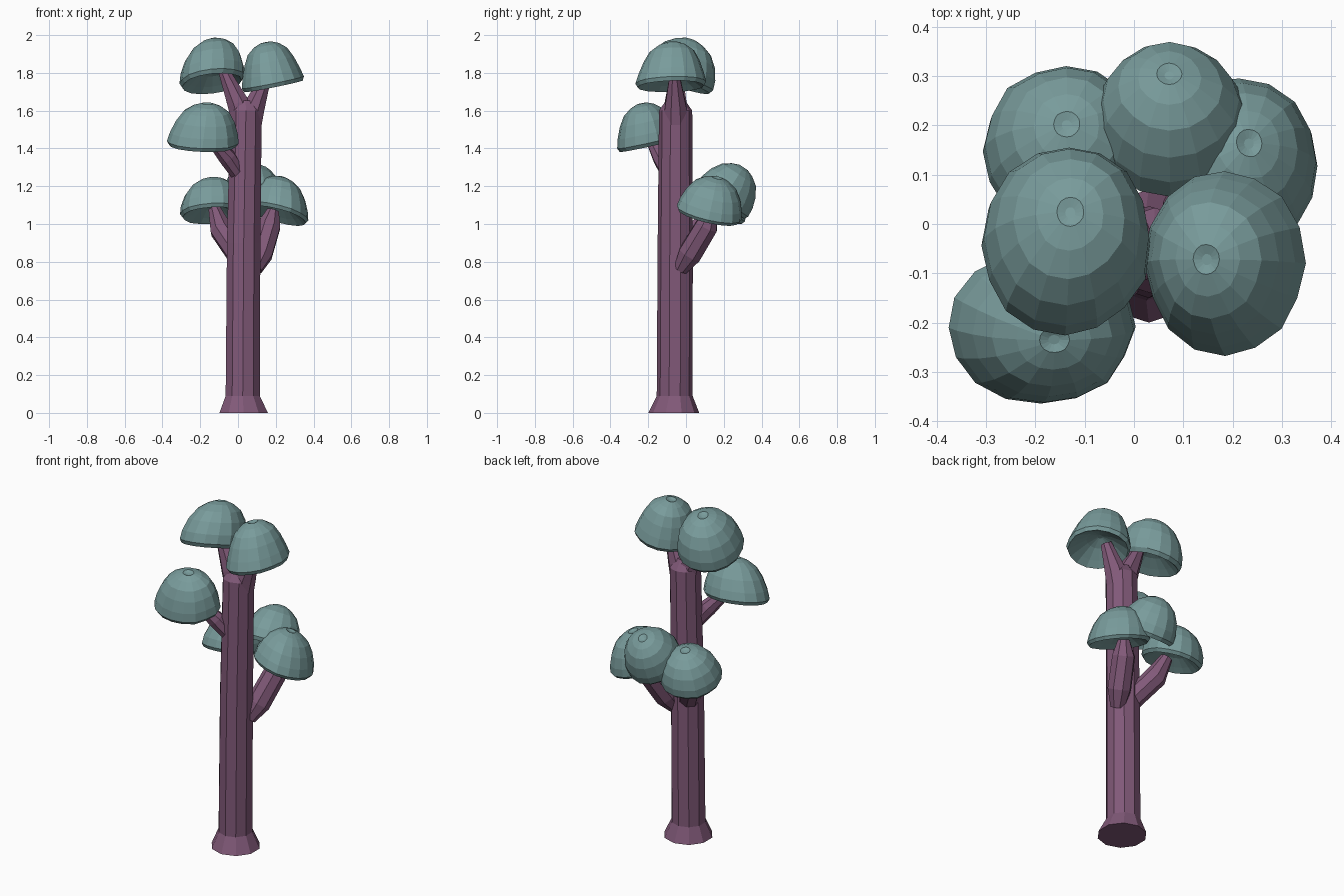
import bpy, bmesh, math, random
from mathutils import Vector

if "Cube" in bpy.data.objects:
    bpy.data.objects.remove(bpy.data.objects["Cube"])

random.seed(4)


def material(name, rgb):
    m = bpy.data.materials.new(name)
    m.diffuse_color = (*rgb, 1)
    m.use_nodes = True
    m.node_tree.nodes["Principled BSDF"].inputs["Base Color"].default_value = m.diffuse_color
    return m


BARK = material("bark", (0.22, 0.10, 0.19))
LEAF = material("leaf", (0.19, 0.33, 0.33))


def finish(bm, name, mat):
    bmesh.ops.recalc_face_normals(bm, faces=bm.faces)
    me = bpy.data.meshes.new(name)
    bm.to_mesh(me)
    bm.free()
    me.materials.append(mat)
    ob = bpy.data.objects.new(name, me)
    bpy.context.collection.objects.link(ob)
    return ob


def skin(bm, rings):
    """Bridge successive vertex rings of equal length."""
    n = len(rings[0])
    for a, b in zip(rings, rings[1:]):
        for i in range(n):
            j = (i + 1) % n
            bm.faces.new((a[i], a[j], b[j], b[i]))


def limb(name, stations, sides=8, upright=False):
    """Faceted tapering tube through (x, y, z, radius) stations."""
    bm = bmesh.new()
    pts = [Vector(s[:3]) for s in stations]
    rings = []
    for k, s in enumerate(stations):
        d = pts[min(k + 1, len(pts) - 1)] - pts[max(k - 1, 0)]
        q = Vector((0, 0, 1)).rotation_difference(Vector((0, 0, 1)) if upright else d)
        ring = []
        for i in range(sides):
            a = math.tau * (i + 0.5) / sides
            ring.append(bm.verts.new(pts[k] + q @ Vector((math.cos(a), math.sin(a), 0)) * s[3]))
        rings.append(ring)
    skin(bm, rings)
    bm.faces.new(rings[0])
    bm.faces.new(rings[-1])
    return finish(bm, name, BARK)


# Cap cross-section from the hollow underside, round the rim, to the crown
PROFILE = [(0.08, 0.34), (0.4, 0.24), (0.72, 0.08), (0.92, -0.03), (1.0, 0.06), (0.98, 0.28),
           (0.86, 0.56), (0.66, 0.79), (0.4, 0.93), (0.16, 1.0), (0.06, 0.97)]


def cap(name, centre, rx, ry, height, axis, crown=(0, 0), pinch=0.0, sides=16):
    """Tilted dome with a hollow underside; crown shifts the top, pinch narrows it."""
    bm = bmesh.new()
    q = Vector((0, 0, 1)).rotation_difference(Vector(axis))
    wobble = [random.uniform(0.975, 1.025) for _ in range(sides)]
    rings = []
    for k, (r, h) in enumerate(PROFILE):
        ring = []
        slim = 1 - pinch * math.sin(math.pi * max(h, 0)) if k > 3 else 1
        for i in range(sides):
            a = math.tau * i / sides
            s = r * wobble[i] * slim
            p = Vector((math.cos(a) * s * rx + crown[0] * h,
                        math.sin(a) * s * ry + crown[1] * h, h * height))
            ring.append(bm.verts.new(Vector(centre) + q @ p))
        rings.append(ring)
    skin(bm, rings)
    bm.faces.new(rings[0])
    bm.faces.new(rings[-1])
    return finish(bm, name, LEAF)


# Trunk with flared foot
limb("trunk", [(0.03, -0.065, 0, 0.135), (0.025, -0.06, 0.09, 0.095),
               (0.03, -0.057, 0.9, 0.093), (0.042, -0.055, 1.6, 0.088),
               (0.04, -0.055, 1.655, 0.05)], sides=10, upright=True)

# Forked top and side branches
limb("top_left_branch", [(0.035, -0.055, 1.53, 0.07), (0.0, -0.055, 1.64, 0.062),
                         (-0.075, -0.05, 1.81, 0.032)])
limb("top_right_branch", [(0.055, -0.055, 1.5, 0.07), (0.085, -0.055, 1.62, 0.062),
                          (0.145, -0.06, 1.77, 0.032)])
limb("middle_branch", [(0.02, -0.08, 1.24, 0.04), (-0.055, -0.13, 1.35, 0.048),
                       (-0.15, -0.19, 1.46, 0.03)])
limb("low_left_branch", [(0.01, -0.04, 0.82, 0.06), (-0.09, 0.075, 0.97, 0.062),
                         (-0.125, 0.125, 1.08, 0.034)])
limb("low_right_branch", [(0.09, -0.03, 0.76, 0.04), (0.12, 0.02, 0.84, 0.066),
                          (0.165, 0.11, 0.99, 0.064), (0.185, 0.135, 1.07, 0.034)])

# Foliage caps
cap("top_left_cap", (-0.137, -0.045, 1.75), 0.172, 0.197, 0.235, (-0.12, 0.31, 1), (0.035, 0))
cap("top_right_cap", (0.187, -0.08, 1.735), 0.168, 0.192, 0.23, (-0.2, -0.03, 1), (0.005, 0.015), 0.1)
cap("middle_cap", (-0.19, -0.208, 1.42), 0.19, 0.163, 0.22, (0.04, -0.22, 1), (0.02, 0.02), 0.06)
cap("low_left_cap", (-0.14, 0.145, 1.05), 0.168, 0.17, 0.2, (-0.06, 0.3, 1), (0.015, 0))
cap("low_back_cap", (0.075, 0.185, 1.115), 0.16, 0.16, 0.22, (-0.02, 0.65, 1))
cap("low_right_cap", (0.212, 0.12, 1.05), 0.17, 0.178, 0.2, (0.27, 0.23, 1), (-0.03, 0), 0.05)
